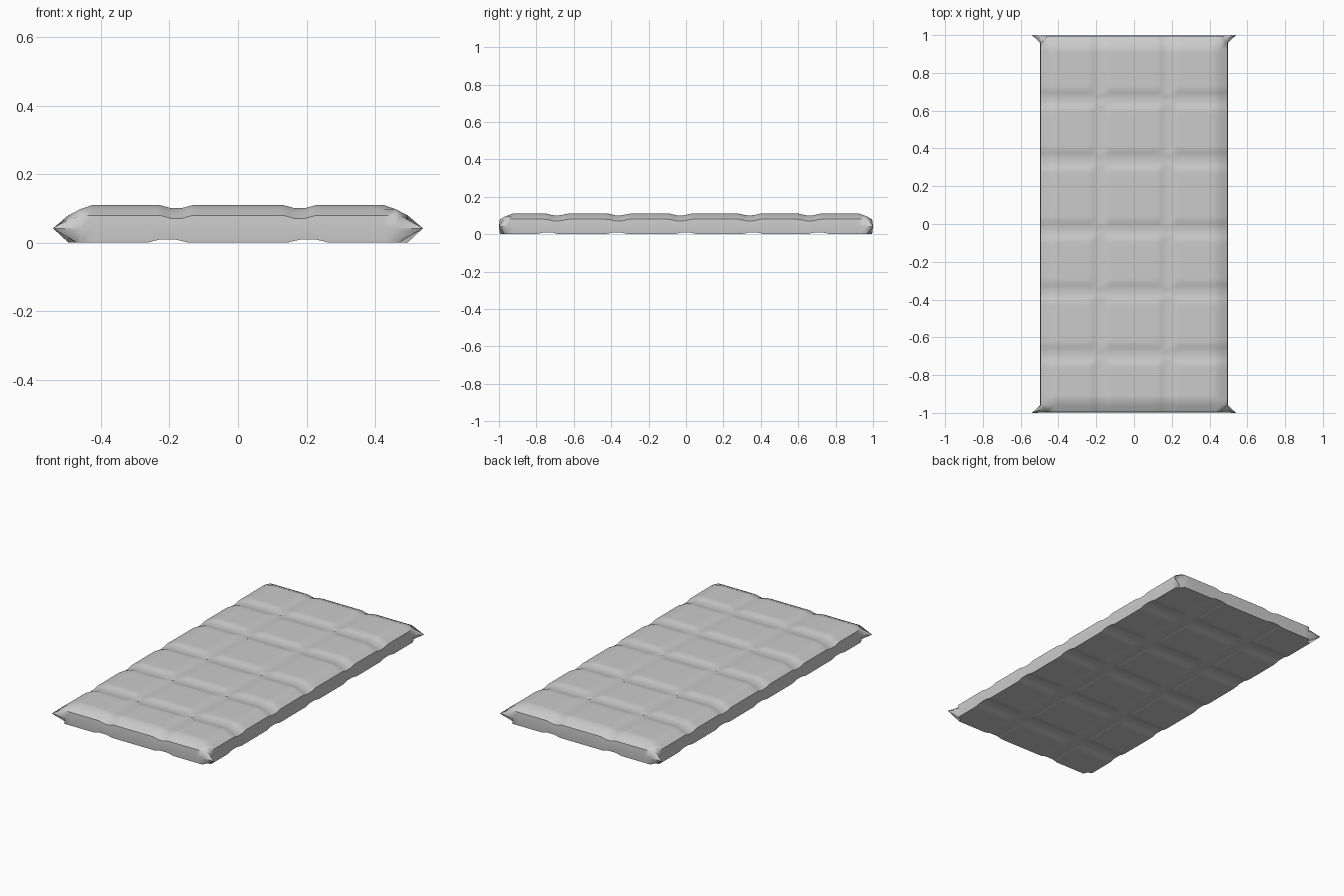
import bpy, bmesh, math

if "Cube" in bpy.data.objects:
    bpy.data.objects.remove(bpy.data.objects["Cube"])

W, L = 0.495, 0.995            # half width and half length at the rim
TOP, RIM, MID = 0.11, 0.08, 0.042

def axis(half):
    """Grid positions: bevel columns at each end, even steps between."""
    inner = half - 0.07
    n = round(2 * inner / 0.0165)
    core = [-inner + 2 * inner * i / n for i in range(n + 1)]
    return [-half, -half + 0.035] + core + [half - 0.035, half]

def groove(v, centres, core, reach):
    """1 in the bottom of a groove, easing to 0 at its shoulders."""
    d = min(abs(v - c) for c in centres)
    t = min(max((reach - d) / (reach - core), 0), 1)
    return t * t * (3 - 2 * t)

def bevel(d):
    """Height of the top panel by distance from the rim."""
    return RIM + 0.018 * d / 0.035 if d < 0.035 else min(TOP, 0.098 + 0.012 * (d - 0.035) / 0.035)

TX, TY = (-0.18, 0.18), (-0.69, -0.36, -0.03, 0.34, 0.66)
BX, BY = (-0.205, 0.205), (-0.74, -0.37, 0.0, 0.36, 0.71)

def top_z(x, y):
    z = bevel(min(W - abs(x), L - abs(y)))
    z -= 0.009 * max(groove(x, TX, 0.015, 0.05), groove(y, TY, 0.015, 0.06))
    # tufting buttons where the seams cross
    r = min(math.hypot(x - a, y - b) for a in TX for b in TY)
    return z - 0.008 * max(0, 1 - r / 0.02)

def bottom_z(x, y):
    return 0.009 * max(groove(x, BX, 0.02, 0.065), groove(y, BY, 0.02, 0.065))

bm = bmesh.new()
xs, ys = axis(W), axis(L)
nx, ny = len(xs), len(ys)

def panel(height, corner_pull, up):
    """One quilted panel, with its four corners gathered inward."""
    g = []
    for i, x in enumerate(xs):
        row = []
        for j, y in enumerate(ys):
            px, py = x, y
            if i in (0, nx - 1) and j in (0, ny - 1):
                px -= math.copysign(corner_pull, x)
                py -= math.copysign(corner_pull, y)
            row.append(bm.verts.new((px, py, height(x, y))))
        g.append(row)
    for i in range(nx - 1):
        for j in range(ny - 1):
            q = [g[i][j], g[i + 1][j], g[i + 1][j + 1], g[i][j + 1]]
            bm.faces.new(q if up else q[::-1])
    return g

top = panel(top_z, 0.022, True)
bottom = panel(bottom_z, 0.025, False)

# side band with pointed corner ears
loop = ([(i, 0) for i in range(nx)] + [(nx - 1, j) for j in range(1, ny)]
        + [(i, ny - 1) for i in range(nx - 2, -1, -1)] + [(0, j) for j in range(ny - 2, 0, -1)])
mid = []
for i, j in loop:
    x, y = xs[i], ys[j]
    ex, ey = i in (0, nx - 1), j in (0, ny - 1)
    if ex and ey:
        x, y = math.copysign(0.54, x), math.copysign(1.0, y)
    elif ex:
        x = math.copysign(W + 0.003, x)
    else:
        y = math.copysign(L + 0.003, y)
    mid.append(bm.verts.new((x, y, MID)))
for k, (i, j) in enumerate(loop):
    n = (k + 1) % len(loop)
    a, b = loop[n]
    bm.faces.new((mid[k], mid[n], top[a][b], top[i][j]))
    bm.faces.new((bottom[i][j], bottom[a][b], mid[n], mid[k]))
bmesh.ops.recalc_face_normals(bm, faces=bm.faces)

mesh = bpy.data.meshes.new("mattress")
bm.to_mesh(mesh)
bm.free()
mattress = bpy.data.objects.new("mattress", mesh)
bpy.context.collection.objects.link(mattress)
bpy.context.view_layer.objects.active = mattress
mattress.select_set(True)
bpy.ops.object.shade_smooth_by_angle(angle=math.radians(50))
